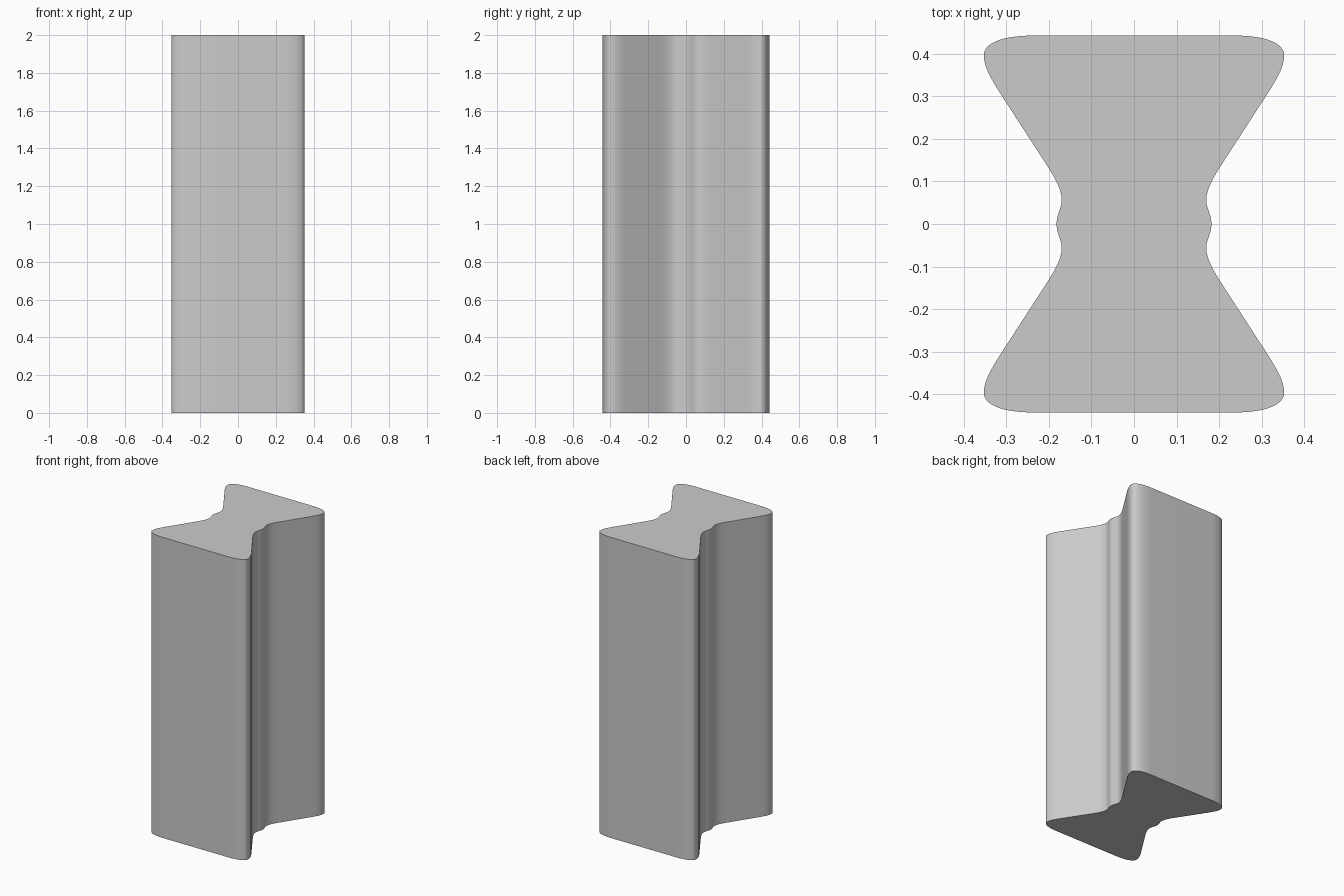
import bpy
import bmesh
from mathutils import Vector
from mathutils.geometry import interpolate_bezier

HEIGHT = 2.0
STEPS = 12

cube = bpy.data.objects.get("Cube")
if cube:
    bpy.data.objects.remove(cube, do_unlink=True)

# Plain grey finish
grey = bpy.data.materials.new("plain_grey")
grey.use_nodes = True
colour = (0.6, 0.6, 0.6, 1.0)
grey.diffuse_color = colour
grey.node_tree.nodes["Principled BSDF"].inputs["Base Color"].default_value = colour

# One quarter of the outline, from the middle bump to the flat face
curves = [
    ((0.182, 0), (0.182, 0.025), (0.17, 0.035), (0.17, 0.057)),
    ((0.17, 0.057), (0.17, 0.08), (0.185, 0.108), (0.208, 0.143)),
    ((0.315, 0.308), (0.335, 0.34), (0.353, 0.368), (0.353, 0.397)),
    ((0.353, 0.397), (0.353, 0.425), (0.31, 0.443), (0.235, 0.443)),
]
quarter = []
for curve in curves:
    for p in interpolate_bezier(*[Vector((x, y, 0)) for x, y in curve], STEPS):
        if not quarter or (p - quarter[-1]).length > 1e-5:
            quarter.append(p)

# Mirror the quarter into the closed outline
right_half = [Vector((p.x, -p.y, 0)) for p in quarter[:0:-1]] + quarter
outline = right_half + [Vector((-p.x, p.y, 0)) for p in reversed(right_half)]

# Extrude the outline into the double dovetail bar
bm = bmesh.new()
base = bm.faces.new([bm.verts.new(p) for p in outline])
top = bmesh.ops.extrude_face_region(bm, geom=[base], use_keep_orig=True)["geom"]
bmesh.ops.translate(bm, vec=(0, 0, HEIGHT),
                    verts=[v for v in top if isinstance(v, bmesh.types.BMVert)])
bmesh.ops.recalc_face_normals(bm, faces=bm.faces)
mesh = bpy.data.meshes.new("dovetail_bar")
bm.to_mesh(mesh)
bm.free()
mesh.materials.append(grey)

bar = bpy.data.objects.new("dovetail_bar", mesh)
bpy.context.collection.objects.link(bar)
bpy.ops.object.select_all(action="DESELECT")
bar.select_set(True)
bpy.context.view_layer.objects.active = bar
bpy.ops.object.shade_smooth_by_angle(angle=0.6)
